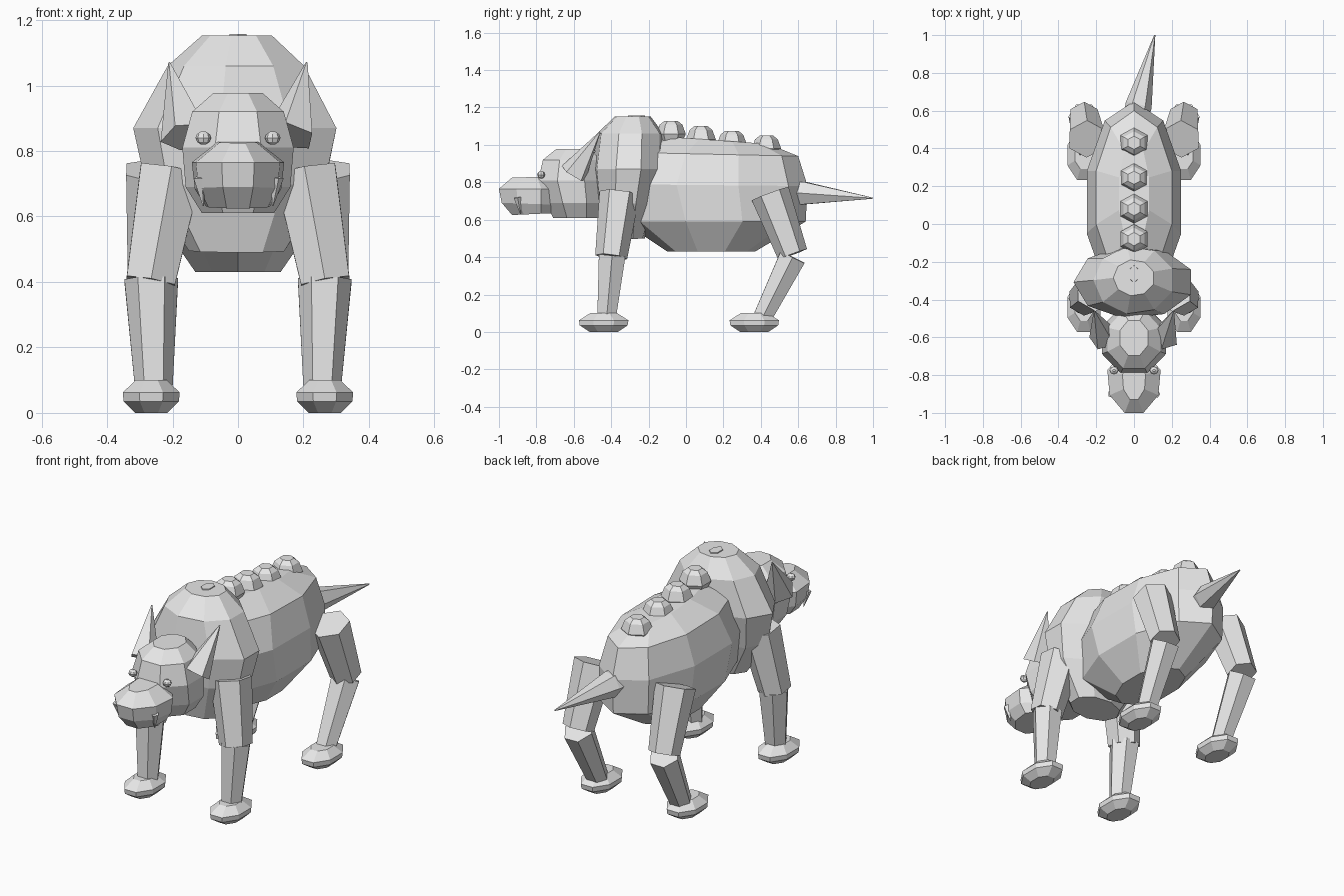
import bpy, bmesh, math
from mathutils import Vector

cube = bpy.data.objects.get("Cube")
if cube:
    bpy.data.objects.remove(cube, do_unlink=True)

GREY = (0.8, 0.8, 0.8, 1)
mat = bpy.data.materials.new("plain grey")
mat.use_nodes = True
mat.diffuse_color = GREY
mat.node_tree.nodes["Principled BSDF"].inputs["Base Color"].default_value = GREY


def skin(name, rings):
    """Join rings of points into one closed, flat-shaded shell."""
    bm = bmesh.new()
    loops = [[bm.verts.new(p) for p in ring] for ring in rings]
    n = len(loops[0])
    for a, b in zip(loops, loops[1:]):
        for i in range(n):
            j = (i + 1) % n
            bm.faces.new((a[i], a[j], b[j], b[i]))
    bm.faces.new(loops[0][::-1])
    bm.faces.new(loops[-1])
    bmesh.ops.recalc_face_normals(bm, faces=bm.faces)
    mesh = bpy.data.meshes.new(name)
    bm.to_mesh(mesh)
    bm.free()
    mesh.materials.append(mat)
    obj = bpy.data.objects.new(name, mesh)
    bpy.context.collection.objects.link(obj)
    return obj


def mass(name, levels, n=8, turn=0.0, taper=0.0, x=0.0):
    """Stack ovals; each level is (z front, z back, half width, y front, y back)."""
    angles = [math.tau * (i + turn) / n for i in range(n)]
    wide = max(abs(math.cos(a)) for a in angles)
    deep = max(abs(math.sin(a)) for a in angles)
    rings = []
    for zf, zb, rx, y0, y1 in levels:
        ring = []
        for a in angles:
            t = (math.sin(a) / deep + 1) / 2
            w = rx * math.cos(a) / wide * (1 - taper * (1 - t))
            ring.append((x + w, y0 + (y1 - y0) * t, zf + (zb - zf) * t))
        rings.append(ring)
    return skin(name, rings)


def limb(name, path, n=6, turn=0.0):
    """Faceted tube; path holds (x, y, z, radius)."""
    pts = [Vector(p[:3]) for p in path]
    axis = (pts[-1] - pts[0]).normalized()
    u = axis.cross(Vector((0, 1, 0)) if abs(axis.y) < 0.9 else Vector((0, 0, 1))).normalized()
    v = axis.cross(u)
    rings = []
    for p, q in zip(pts, path):
        rings.append([p + q[3] * (u * math.cos(a) + v * math.sin(a))
                      for a in (math.tau * (i + turn) / n for i in range(n))])
    return skin(name, rings)


# Trunk: barrel body reaching into a tall shoulder hump
mass("body", [
    (0.43, 0.43, 0.13, -0.10, 0.37),
    (0.59, 0.59, 0.24, -0.34, 0.64),
    (0.79, 0.78, 0.25, -0.42, 0.65),
    (0.96, 0.94, 0.20, -0.32, 0.60),
    (1.045, 1.005, 0.08, -0.12, 0.44)], n=10, turn=0.5)
mass("shoulder_hump", [
    (0.49, 0.50, 0.15, -0.42, -0.22),
    (0.70, 0.68, 0.28, -0.48, -0.165),
    (0.87, 0.87, 0.32, -0.50, -0.115),
    (1.06, 1.06, 0.215, -0.475, -0.12),
    (1.153, 1.153, 0.11, -0.38, -0.19)], n=9, turn=0.5)
mass("hump_knob", [
    (1.12, 1.12, 0.03, -0.32, -0.21),
    (1.158, 1.158, 0.026, -0.31, -0.22)], n=6, turn=0.5)

# Row of bumps along the spine
for k, (y, top) in enumerate([(-0.08, 1.128), (0.08, 1.10), (0.245, 1.075), (0.43, 1.05)]):
    mass(f"spine_bump_{k + 1}", [
        (top - h, top - h, w, y - w * 1.1, y + w * 1.1)
        for h, w in ((0.12, 0.05), (0.07, 0.072), (0.02, 0.055), (0, 0.032))],
        n=6, turn=0.5)

# Head and muzzle
mass("head", [
    (0.61, 0.61, 0.11, -0.71, -0.46),
    (0.69, 0.69, 0.16, -0.75, -0.44),
    (0.81, 0.81, 0.17, -0.79, -0.44),
    (0.92, 0.92, 0.14, -0.765, -0.46),
    (0.977, 0.977, 0.075, -0.695, -0.51)], n=8, turn=0.5)
mass("muzzle", [
    (0.625, 0.635, 0.105, -0.93, -0.71),
    (0.69, 0.68, 0.14, -0.985, -0.69),
    (0.765, 0.765, 0.15, -1.0, -0.68),
    (0.825, 0.83, 0.065, -0.93, -0.74)], n=8, turn=0.5, taper=0.2)

# Tail spike
limb("tail", [(0.0, 0.52, 0.745, 0.065), (0.025, 0.63, 0.742, 0.07), (0.11, 1.0, 0.715, 0.003)])

for side, s in (("left", 1), ("right", -1)):
    # Face details
    limb(f"{side}_ear", [(s * 0.16, -0.60, 0.845, 0.078), (s * 0.21, -0.46, 1.07, 0.003)], n=5)
    limb(f"{side}_tusk", [(s * 0.118, -0.90, 0.72, 0.022), (s * 0.106, -0.885, 0.632, 0.002)], n=5)
    mass(f"{side}_eye", [
        (0.84 + 0.02 * h, 0.84 + 0.02 * h, 0.024 * w, -0.775 - 0.021 * w, -0.775 + 0.021 * w)
        for h, w in ((-1, 0.3), (-0.6, 0.8), (0, 1), (0.6, 0.8), (1, 0.3))], x=s * 0.106)

    # Front leg, the upper part splayed outward
    limb(f"{side}_front_upper_leg", [
        (s * 0.205, -0.355, 0.74, 0.108), (s * 0.267, -0.40, 0.40, 0.086)], turn=0.5)
    limb(f"{side}_front_lower_leg", [
        (s * 0.265, -0.395, 0.41, 0.082), (s * 0.257, -0.425, 0.07, 0.057)])

    # Hind leg with backward knee
    limb(f"{side}_hind_upper_leg", [
        (s * 0.25, 0.45, 0.74, 0.105), (s * 0.265, 0.57, 0.415, 0.082)], turn=0.5)
    limb(f"{side}_hind_lower_leg", [
        (s * 0.265, 0.57, 0.40, 0.082), (s * 0.257, 0.405, 0.07, 0.057)])

    # Feet
    for end, y in (("front", -0.44), ("hind", 0.365)):
        mass(f"{side}_{end}_foot", [
            (z, z, 0.087 * w, y - 0.132 * w, y + 0.132 * w)
            for z, w in ((0, 0.57), (0.035, 0.97), (0.062, 1), (0.1, 0.55))],
            n=8, turn=0.5, x=s * 0.265)
